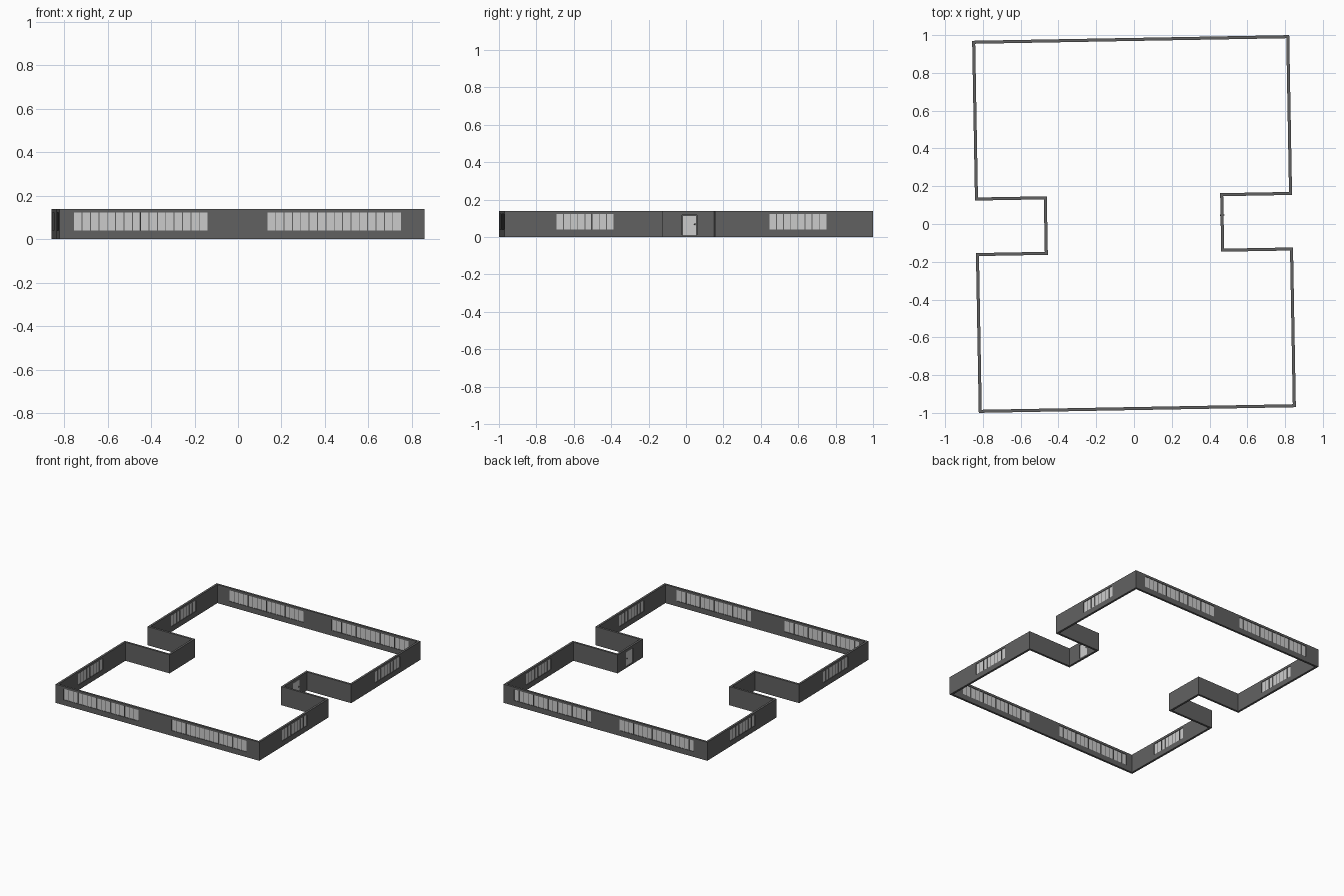
import bpy, bmesh, math
from mathutils import Matrix, Vector

if "Cube" in bpy.data.objects:
    bpy.data.objects.remove(bpy.data.objects["Cube"])

H, T = 0.14, 0.016                      # wall height, thickness
W, L, NX, NY = 0.8315, 0.977, 0.467, 0.147   # centre line half sizes, notch
SILL, HEAD = 0.04, 0.123
ROT = Matrix.Rotation(0.0178, 4, 'Z')   # whole building is slightly turned

dark = bpy.data.materials.new("dark_wall")
dark.diffuse_color = (0.12, 0.12, 0.12, 1)
dark.use_nodes = True
dark.node_tree.nodes["Principled BSDF"].inputs["Base Color"].default_value = dark.diffuse_color


def finish(name, bm, mat=None):
    bmesh.ops.recalc_face_normals(bm, faces=bm.faces)
    bm.transform(ROT)
    me = bpy.data.meshes.new(name)
    bm.to_mesh(me)
    bm.free()
    ob = bpy.data.objects.new(name, me)
    bpy.context.collection.objects.link(ob)
    if mat:
        me.materials.append(mat)
    return ob


def box(bm, axis, fixed, mid, width, z0, z1, depth):
    """Box in a wall running along axis; fixed is the wall line."""
    if axis == 'x':
        c, s = (mid, fixed), (width, depth)
    else:
        c, s = (fixed, mid), (depth, width)
    m = Matrix.Translation((c[0], c[1], (z0 + z1) / 2)) @ Matrix.Diagonal((s[0], s[1], z1 - z0, 1))
    bmesh.ops.create_cube(bm, size=1, matrix=m)


def outline(off):
    """H-shaped plan offset outwards by off."""
    w, l, nx, ny = W + off, L + off, NX + off, NY - off
    half = [(w, -l), (w, -ny), (nx, -ny), (nx, ny), (w, ny), (w, l)]
    return half + [(-x, -y) for x, y in half]


# perimeter wall
bm = bmesh.new()
rings = [[bm.verts.new((x, y, z)) for x, y in outline(o)]
         for o, z in ((T / 2, 0), (T / 2, H), (-T / 2, H), (-T / 2, 0))]
n = len(rings[0])
for k in range(4):
    a, b = rings[k], rings[(k + 1) % 4]
    for i in range(n):
        j = (i + 1) % n
        bm.faces.new((a[i], a[j], b[j], b[i]))
wall = finish("perimeter_wall", bm, dark)

# window bands: axis, wall line, centre, width, pane count
windows = [('x', -L, -0.465, 0.615, 16), ('x', -L, 0.425, 0.615, 16),
           ('x', L, 0.436, 0.635, 16), ('x', L, -0.42, 0.61, 16)]
for s in (1, -1):
    windows += [('y', s * W, s * -0.555, 0.305, 8), ('y', s * W, s * 0.583, 0.305, 8)]
DOOR = ('y', NX, 0.010, 0.08, 0.012, 0.118)

# cut the openings
bm = bmesh.new()
for ax, f, c, w, _ in windows:
    box(bm, ax, f, c, w, SILL, HEAD, 0.05)
box(bm, *DOOR, 0.05)
cutter = finish("opening_cutter", bm)
cutter.hide_render = True
mod = wall.modifiers.new("openings", 'BOOLEAN')
mod.operation, mod.solver, mod.object = 'DIFFERENCE', 'EXACT', cutter
dg = bpy.context.evaluated_depsgraph_get()
cut = bpy.data.meshes.new_from_object(wall.evaluated_get(dg))
wall.modifiers.clear()
wall.data = cut
bpy.data.objects.remove(cutter)

# panes and dark mullions between them
panes, bars = bmesh.new(), bmesh.new()
for ax, f, c, w, cnt in windows:
    box(panes, ax, f, c, w, SILL, HEAD, 0.008)
    for i in range(1, cnt):
        box(bars, ax, f, c - w / 2 + w * i / cnt, 0.004, SILL, HEAD, 0.012)
finish("window_panes", panes)
finish("window_mullions", bars, dark)

# door leaf in the right notch
bm = bmesh.new()
ax, f, c, w, z0, z1 = DOOR
box(bm, ax, f, c, w - 0.004, z0, z1 - 0.002, 0.011)
finish("door", bm)

# door knob, both sides
bm = bmesh.new()
for s in (1, -1):
    bmesh.ops.create_uvsphere(bm, u_segments=12, v_segments=8, radius=0.004,
                              matrix=Matrix.Translation((NX + s * 0.008, c + 0.029, 0.068)))
knob = finish("door_knob", bm, dark)
for p in knob.data.polygons:
    p.use_smooth = True
